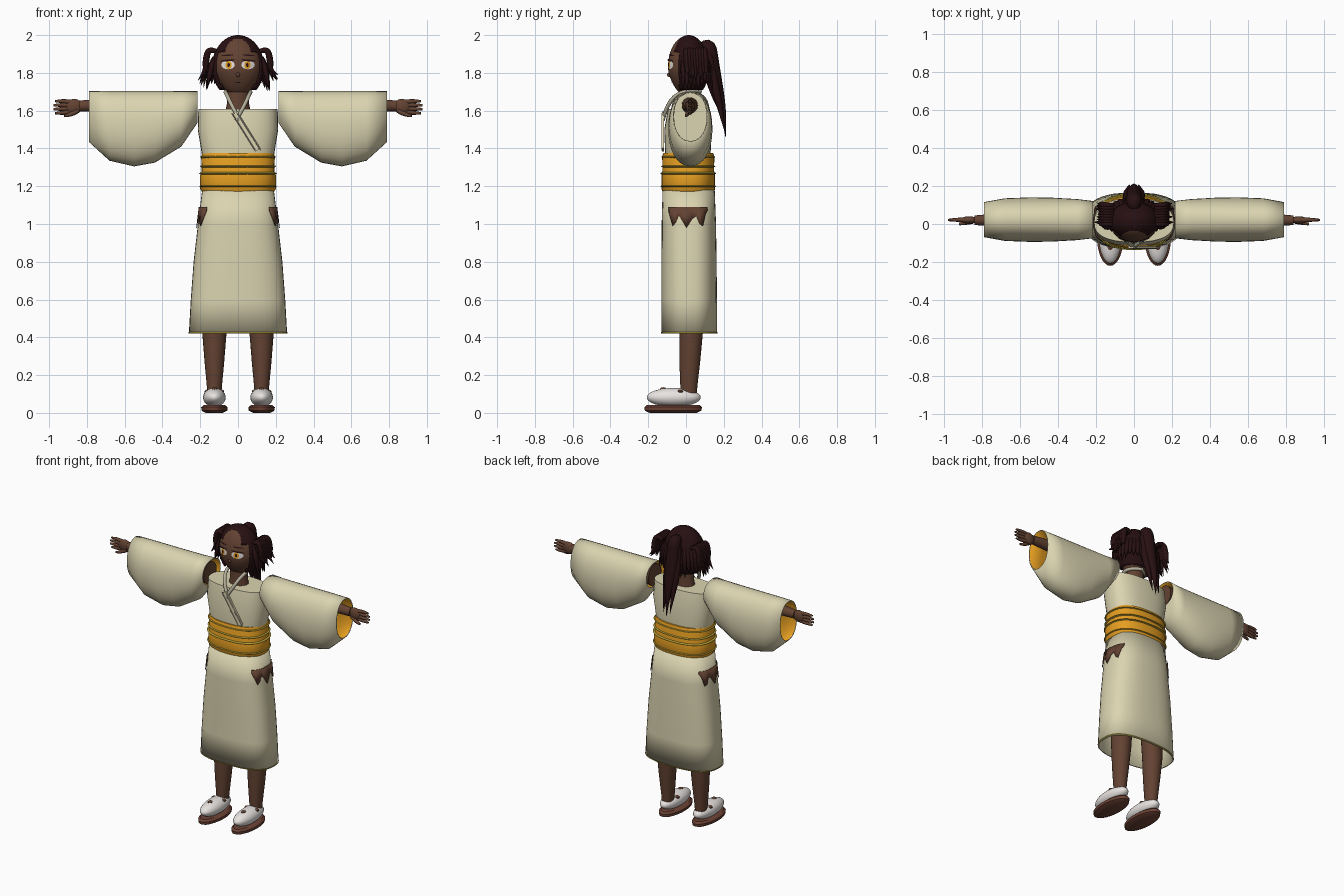
import bpy, bmesh, random
from math import sin, cos, pi, sqrt, radians
from mathutils import Vector, Matrix

if "Cube" in bpy.data.objects:
    bpy.data.objects.remove(bpy.data.objects["Cube"])
random.seed(4)


def material(name, r, g, b):
    m = bpy.data.materials.new(name)
    m.use_nodes = True
    m.diffuse_color = (r, g, b, 1)
    bsdf = next(n for n in m.node_tree.nodes if n.type == 'BSDF_PRINCIPLED')
    bsdf.inputs["Base Color"].default_value = (r, g, b, 1)
    return m


cream = material("cream cloth", .71, .66, .44)
orange = material("orange cloth", .78, .34, .015)
olive = material("olive cord", .45, .34, .04)
grey = material("grey collar", .45, .42, .32)
skin = material("brown skin", .125, .055, .032)
hair = material("dark hair", .02, .005, .006)
white = material("white", .8, .77, .75)
sandal = material("sandal brown", .15, .055, .035)
made = []


def finish(name, bm, *mats):
    bmesh.ops.recalc_face_normals(bm, faces=bm.faces)
    me = bpy.data.meshes.new(name)
    bm.to_mesh(me)
    bm.free()
    ob = bpy.data.objects.new(name, me)
    bpy.context.collection.objects.link(ob)
    for m in mats:
        me.materials.append(m)
    made.append(ob)
    return ob


def oval(a, r1, r2, e):
    """Point on a superellipse."""
    f = lambda v: abs(v) ** (2 / e) * (1 if v > 0 else -1)
    return r1 * f(cos(a)), r2 * f(sin(a))


def loft(name, sections, *mats, axis='z', n=32, e=2, cap=True, side=1):
    """Skin rings given as (position, centre 1, centre 2, radius 1, radius 2)."""
    bm = bmesh.new()
    rings = []
    for p, c1, c2, r1, r2 in sections:
        ring = []
        for i in range(n):
            u, v = oval(2 * pi * i / n, r1, r2, e)
            co = (c1 + u, c2 + v, p) if axis == 'z' else (side * p, c1 + u, c2 + v)
            ring.append(bm.verts.new(co))
        rings.append(ring)
    for a, b in zip(rings, rings[1:]):
        for i in range(n):
            j = (i + 1) % n
            bm.faces.new((a[i], a[j], b[j], b[i]))
    if cap:
        bm.faces.new(rings[0])
        bm.faces.new(rings[-1])
    return finish(name, bm, *mats)


def thicken(ob, depth, inner=0):
    mod = ob.modifiers.new("thickness", 'SOLIDIFY')
    mod.thickness, mod.offset, mod.material_offset = depth, -1, inner


def ball(name, centre, size, mat, segs=32):
    bm = bmesh.new()
    bmesh.ops.create_uvsphere(bm, u_segments=segs, v_segments=segs * 2 // 3, radius=1)
    bm.transform(Matrix.Translation(centre) @ Matrix.Diagonal((*size, 1)))
    return finish(name, bm, mat)


def strands(name, paths, mat, res=2):
    """Tapered tubes; each path is a list of (x, y, z, radius)."""
    cu = bpy.data.curves.new(name, 'CURVE')
    cu.dimensions, cu.bevel_depth, cu.bevel_resolution = '3D', 1, res
    cu.use_fill_caps = True
    for path in paths:
        sp = cu.splines.new('NURBS')
        sp.points.add(len(path) - 1)
        for p, (x, y, z, r) in zip(sp.points, path):
            p.co, p.radius = (x, y, z, 1), r
        sp.order_u, sp.resolution_u, sp.use_endpoint_u = 3, 5, True
    cu.materials.append(mat)
    ob = bpy.data.objects.new(name, cu)
    bpy.context.collection.objects.link(ob)


# Robe body, sash and skirt
loft("robe_top", [(1.36, 0, .01, .19, .12), (1.5, 0, .01, .213, .125), (1.61, 0, .01, .21, .105)],
     cream, e=2.5)
loft("sash", [(1.17, 0, .012, .19, .135), (1.185, 0, .012, .2, .142), (1.26, 0, .012, .2, .142),
              (1.28, 0, .012, .193, .137), (1.36, 0, .012, .195, .138), (1.375, 0, .012, .19, .132)],
     orange, e=2.4)
for z, r in ((1.2, .202), (1.268, .203), (1.305, .199), (1.355, .198)):
    loft("sash_cord", [(z - .006, 0, .012, r - .006, r - .064), (z, 0, .012, r + .004, r - .054),
                       (z + .006, 0, .012, r - .006, r - .064)], olive, e=2.4, n=48)
skirt = [(.42, 0, .017, .26, .148), (.6, 0, .017, .25, .147), (.8, 0, .016, .235, .146),
         (1.0, 0, .015, .212, .144), (1.18, 0, .014, .19, .138)]
thicken(loft("skirt", skirt, cream, e=2.6, n=40, cap=False), .008)
loft("skirt_hem", [(.42, 0, .017, .261, .149), (.427, 0, .017, .261, .149)], olive, e=2.6, n=40, cap=False)

# Torn openings on the skirt sides
drops = (.02, .06, .1, .08, .045, .07, .11, .06, .05, .09, .1, .04, .015)
for s, label in ((1, "left"), (-1, "right")):
    bm = bmesh.new()
    cols = []
    for i, d in enumerate(drops):
        a = radians(-42 + 6.6 * i)
        col = []
        for z in (1.09, 1.09 - d):
            k = (z - 1.0) / .18
            x, y = oval(a, .219 - .022 * k, .15 - .006 * k, 2.6)
            col.append(bm.verts.new((s * x, .015 + y, z)))
        cols.append(col)
    for p, q in zip(cols, cols[1:]):
        bm.faces.new((p[0], p[1], q[1], q[0]))
    thicken(finish(label + "_skirt_tear", bm, skin), .004)

# Head and neck
loft("neck", [(1.58, 0, .01, .07, .055), (1.64, 0, .01, .058, .05), (1.74, 0, .01, .055, .05)], skin)


def head_scale(z):
    return sqrt(max(0, 1 - ((z - 1.835) / .16) ** 2)) * (1 - 1.5 * max(0, 1.8 - z))


levels = [1.835 - .1598 * cos(pi * i / 20) for i in range(21)]
loft("head", [(z, 0, .005, .127 * head_scale(z), .1 * head_scale(z)) for z in levels], skin, n=40)


def face_patch(name, cx, cz, rx, rz, mat, lift, tilt=0):
    """Thin oval plate that follows the face."""
    bm = bmesh.new()

    def point(u, v):
        x, z = cx + rx * u, cz + rz * v + tilt * rx * u
        k = head_scale(z)
        return bm.verts.new((x, .005 - .1 * sqrt(max(0, k * k - (x / .127) ** 2)) - lift, z))
    n = 20
    rings = [[point(t * cos(2 * pi * i / n), t * sin(2 * pi * i / n)) for i in range(n)]
             for t in (.02, .35, .7, 1)]
    bm.faces.new(rings[0])
    for a, b in zip(rings, rings[1:]):
        for i in range(n):
            j = (i + 1) % n
            bm.faces.new((a[i], a[j], b[j], b[i]))
    bmesh.ops.recalc_face_normals(bm, faces=bm.faces)
    if sum(f.normal.y for f in bm.faces) > 0:
        bmesh.ops.reverse_faces(bm, faces=bm.faces)
    me = finish(name, bm, mat)
    return me


for s, label in ((1, "left"), (-1, "right")):
    face_patch(label + "_eye_white", s * .053, 1.842, .036, .023, white, .002)
    face_patch(label + "_iris", s * .05, 1.842, .017, .021, orange, .004)
    face_patch(label + "_pupil", s * .05, 1.842, .007, .011, hair, .006)
    face_patch(label + "_lash", s * .055, 1.866, .039, .005, hair, .006, -.1 * s)
    face_patch(label + "_brow", s * .057, 1.893, .034, .004, hair, .004, -.08 * s)
face_patch("mouth", 0, 1.75, .016, .003, hair, .002)
ball("nose", (0, -.088, 1.79), (.01, .012, .012), skin, 12)

# Hair: cap cut open over the face, hanging strands and a ponytail
cap = ball("hair_cap", (0, .014, 1.83), (.138, .108, .17), hair, 48)
bm = bmesh.new()
bm.from_mesh(cap.data)
bare = [f for f in bm.faces if f.calc_center_median().z < 1.71
        or (f.calc_center_median().z < 1.91 and f.calc_center_median().y < -.035)]
bmesh.ops.delete(bm, geom=bare, context='FACES')
bm.to_mesh(cap.data)
bm.free()
thicken(cap, .01)
locks = []
for i in range(23):
    a = radians(-14 + 9.5 * i)
    c, s, end = cos(a), sin(a), random.uniform(1.7, 1.75)
    locks.append([(.12 * c, .015 + .09 * s, 1.88, .016), (.145 * c, .015 + .115 * s, 1.84, .018),
                  (.155 * c, .015 + .12 * s, 1.78, .013), (.17 * c, .015 + .13 * s, end, .001)])
strands("hanging_hair", locks, hair)
tufts = []
for s in (1, -1):
    for i in range(8):
        y = .0 + .014 * i
        out = random.uniform(.18, .218)
        tufts.append([(s * .11, y, 1.91, .012), (s * .155, y, 1.935, .016), (s * .172, y + .004, 1.86, .018),
                      (s * .17, y + .008, 1.81, .013), (s * out, y + .01, random.uniform(1.72, 1.8), .001)])
strands("side_tufts", tufts, hair)
strands("ponytail", [[(0, .08, 1.92, .03), (0, .12, 1.965, .04), (0, .13, 1.86, .046), (0, .145, 1.77, .046),
                      (0, .175, 1.66, .033), (0, .2, 1.58, .014), (0, .21, 1.46, .001)]]
        + [[(x, .12, 1.9, .02), (x * 1.3, .15, 1.74, .024), (x, .18, 1.62, .016), (x * .8, .208, 1.48, .001)]
           for x in (-.03, .03)], hair, 3)

# Collar and front flap
strands("collar", [[(s * -.01, -.122, 1.55, .01), (s * .03, -.105, 1.62, .011), (s * .062, -.05, 1.69, .011),
                    (s * .07, .03, 1.705, .011), (0, .075, 1.70, .011)] for s in (1, -1)], grey)
bm = bmesh.new()
bmesh.ops.create_cube(bm, size=1)
bm.transform(Matrix.Translation((.045, -.122, 1.49)) @ Matrix.Rotation(radians(-32), 4, 'Y')
             @ Matrix.Diagonal((.034, .012, .23, 1)))
finish("front_flap", bm, grey).data.materials[0] = cream
strands("flap_edge", [[(x - .062, -.128, 1.585, .003), (x + .06, -.128, 1.39, .003)]
                      for x in (.031, .06)], grey)

# Limbs
profile = ((.215, 1.535, .098), (.3, 1.41, .108), (.44, 1.325, .116), (.55, 1.305, .117),
           (.68, 1.335, .112), (.79, 1.435, .092))
for s, label in ((1, "left"), (-1, "right")):
    sleeve = [(x, .023, (1.703 + low) / 2, w, (1.703 - low) / 2) for x, low, w in profile]
    thicken(loft(label + "_sleeve", sleeve, cream, orange, axis='x', side=s, cap=False, e=2.15), .006, 1)
    loft(label + "_sleeve_lining", [(.55, .023, 1.504, .112, .192), (.56, .023, 1.504, .112, .192)],
         cream, axis='x', side=s)
    loft(label + "_arm", [(.222, .018, 1.61, .07, .075), (.4, .02, 1.625, .05, .05),
                          (.7, .02, 1.63, .036, .036), (.84, .02, 1.625, .025, .028)],
         skin, axis='x', side=s, n=20)
    ball(label + "_palm", (s * .868, .021, 1.622), (.045, .02, .04), skin, 20)
    fingers = [[(s * .88, .021, 1.62 + k, .013), (s * .93, .023, 1.62 + 1.4 * k, .012),
                (s * (.982 - abs(k) * .6), .021, 1.618 + 1.3 * k, .006)] for k in (-.024, -.008, .008, .024)]
    fingers.append([(s * .85, .015, 1.6, .014), (s * .88, .006, 1.578, .012), (s * .92, 0, 1.572, .007)])
    strands(label + "_fingers", fingers, skin)

    x = s * .125
    loft(label + "_leg", [(.09, x, .015, .036, .042), (.14, x, .015, .04, .045), (.27, x, .02, .052, .055),
                          (.42, x, .027, .064, .062), (1.1, s * .1, .02, .075, .085)], skin, n=24)
    ball(label + "_sock", (x, -.065, .082), (.06, .143, .05), white)
    loft(label + "_sandal", [(0, x, -.068, .045, .125), (.012, x, -.068, .068, .15),
                             (.03, x, -.068, .07, .152), (.042, x, -.068, .055, .14)], sandal)
    for dx, y, z in ((.036, -.03, .112), (-.036, -.03, .112), (0, -.12, .124)):
        ball(label + "_sock_gap", (x + dx, y, z), (.016, .018, .012), skin, 8)

# Smooth shading with sharp edges kept
bpy.ops.object.select_all(action='DESELECT')
for ob in made:
    ob.select_set(True)
bpy.context.view_layer.objects.active = made[0]
bpy.ops.object.shade_smooth_by_angle(angle=radians(40))
